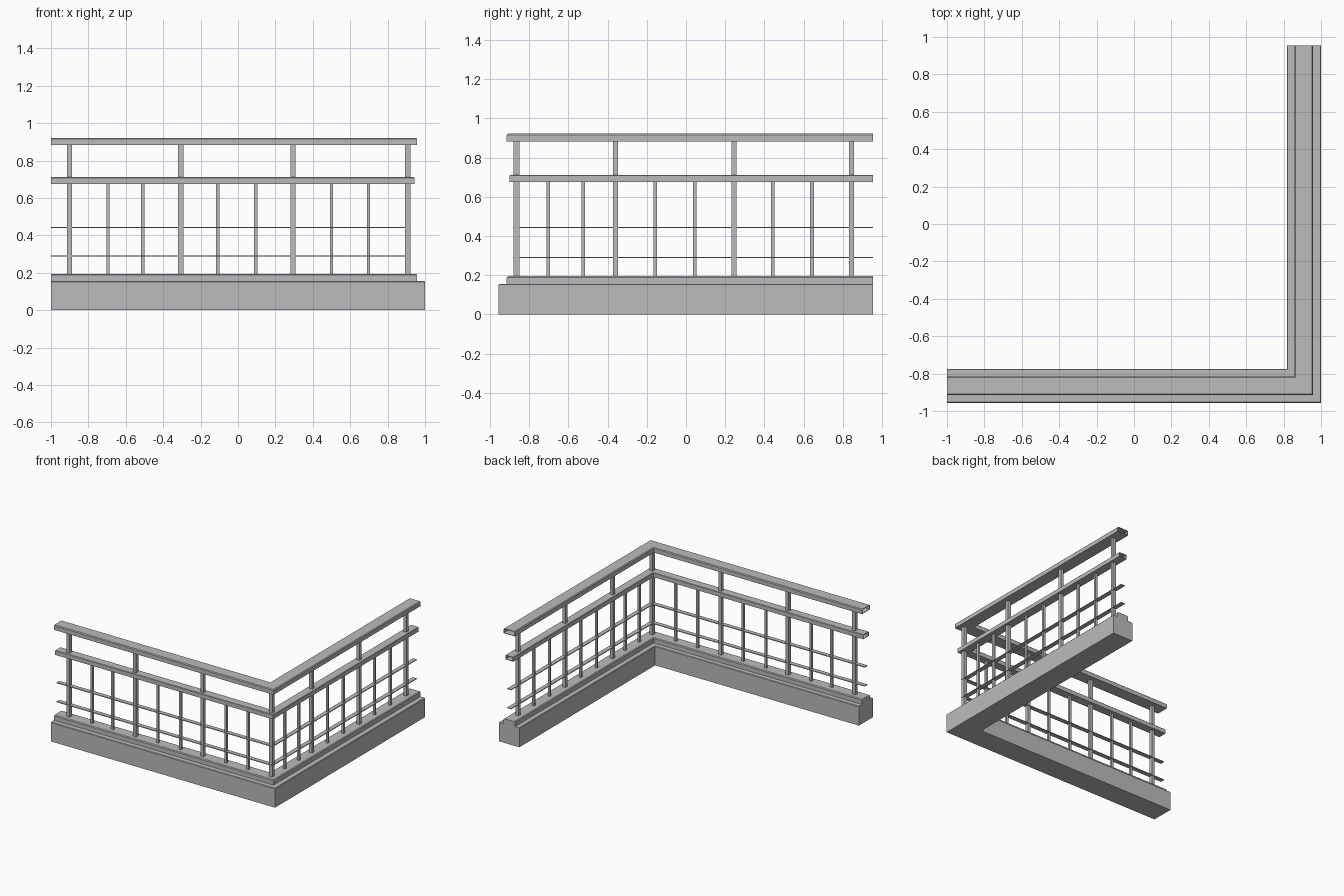
import bpy
import bmesh

old = bpy.data.objects.get("Cube")
if old:
    bpy.data.objects.remove(old, do_unlink=True)

# Centre lines of the two arms and their open ends
CX, CY = 0.908, -0.865
END_X, END_Y = -1.0, 0.955

grey = bpy.data.materials.new("mid grey")
grey.use_nodes = True
colour = (0.5, 0.5, 0.5, 1)
grey.diffuse_color = colour
grey.node_tree.nodes["Principled BSDF"].inputs["Base Color"].default_value = colour


def finish(name, bm):
    bmesh.ops.recalc_face_normals(bm, faces=bm.faces)
    mesh = bpy.data.meshes.new(name)
    bm.to_mesh(mesh)
    bm.free()
    mesh.materials.append(grey)
    obj = bpy.data.objects.new(name, mesh)
    bpy.context.collection.objects.link(obj)
    return obj


def profile(inner, outer, low, high, chamfer):
    """Rectangle with chamfered top edges, as offsets from the centre line."""
    return [(inner, low), (outer, low), (outer, high - chamfer),
            (outer - chamfer, high), (inner + chamfer, high), (inner, high - chamfer)]


def sweep(name, points, wall=0):
    """Run a profile round the mitred corner; a wall makes an open-ended tube."""
    bm = bmesh.new()
    rings = [
        [bm.verts.new((END_X, CY - o, z)) for o, z in points],
        [bm.verts.new((CX + o, CY - o, z)) for o, z in points],
        [bm.verts.new((CX + o, END_Y, z)) for o, z in points],
    ]
    n = len(points)
    for a, b in zip(rings, rings[1:]):
        for i in range(n):
            j = (i + 1) % n
            bm.faces.new((a[i], a[j], b[j], b[i]))
    if not wall:
        bm.faces.new(rings[0])
        bm.faces.new(rings[-1])
    obj = finish(name, bm)
    if wall:
        mod = obj.modifiers.new("wall", 'SOLIDIFY')
        mod.thickness = wall
        mod.offset = -1
    return obj


def upright(name, x, y, width, low, high):
    bm = bmesh.new()
    bmesh.ops.create_cube(bm, size=1)
    bmesh.ops.scale(bm, vec=(width, width, high - low), verts=bm.verts)
    bmesh.ops.translate(bm, vec=(x, y, (low + high) / 2), verts=bm.verts)
    return finish(name, bm)


# Stepped plinth
sweep("plinth", profile(-0.09, 0.092, 0, 0.155, 0.004))
sweep("curb", profile(-0.05, 0.05, 0.15, 0.195, 0.006))

# Hollow rails
sweep("top_rail", profile(-0.05, 0.05, 0.883, 0.922, 0.006), wall=0.005)
sweep("middle_rail", profile(-0.035, 0.035, 0.675, 0.711, 0.003), wall=0.005)

# Flat horizontal strips
for name, z in (("lower_strip", 0.29), ("upper_strip", 0.443)):
    sweep(name, profile(-0.018, 0.018, z - 0.003, z + 0.003, 0.001))

# Main posts, with one shared at the corner
upright("corner_post", CX, CY, 0.029, 0.19, 0.886)
for x in (-0.9, -0.306, 0.295):
    upright("front_post", x, CY, 0.027, 0.19, 0.886)
for y in (-0.36, 0.245, 0.845):
    upright("side_post", CX, y, 0.027, 0.19, 0.886)

# Thin balusters below the middle rail
for x in (-0.695, -0.51, -0.108, 0.095, 0.5, 0.698):
    upright("front_baluster", x, CY, 0.018, 0.19, 0.678)
for y in (-0.703, -0.525, -0.157, 0.045, 0.442, 0.643):
    upright("side_baluster", CX, y, 0.018, 0.19, 0.678)
